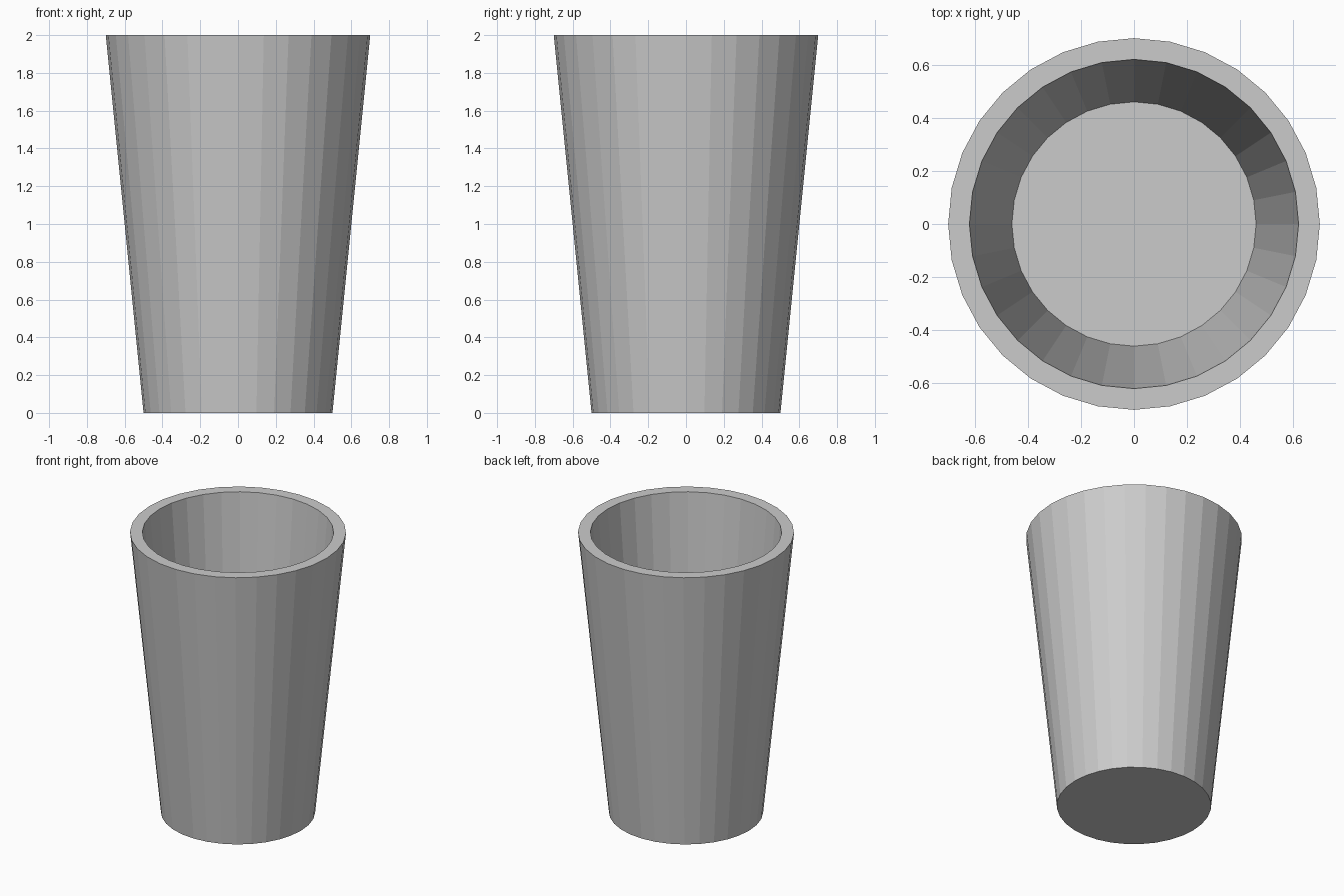
import bpy, bmesh
from math import cos, sin, tau

if "Cube" in bpy.data.objects:
    bpy.data.objects.remove(bpy.data.objects["Cube"])

SIDES = 32
# Profile (radius, height): outer base, outer rim, inner rim, inner floor
PROFILE = [(0.50, 0.0), (0.70, 2.0), (0.62, 2.0), (0.46, 0.1)]

bm = bmesh.new()
rings = [[bm.verts.new((r * cos(tau * i / SIDES), r * sin(tau * i / SIDES), z))
          for i in range(SIDES)] for r, z in PROFILE]

# Outer wall, flat rim and inner wall
for low, high in zip(rings, rings[1:]):
    for i in range(SIDES):
        j = (i + 1) % SIDES
        bm.faces.new((low[i], low[j], high[j], high[i]))

# Underside and inner floor
bm.faces.new(rings[0][::-1])
bm.faces.new(rings[-1])
bmesh.ops.recalc_face_normals(bm, faces=bm.faces)

mesh = bpy.data.meshes.new("cup")
bm.to_mesh(mesh)
bm.free()
bpy.context.collection.objects.link(bpy.data.objects.new("cup", mesh))
